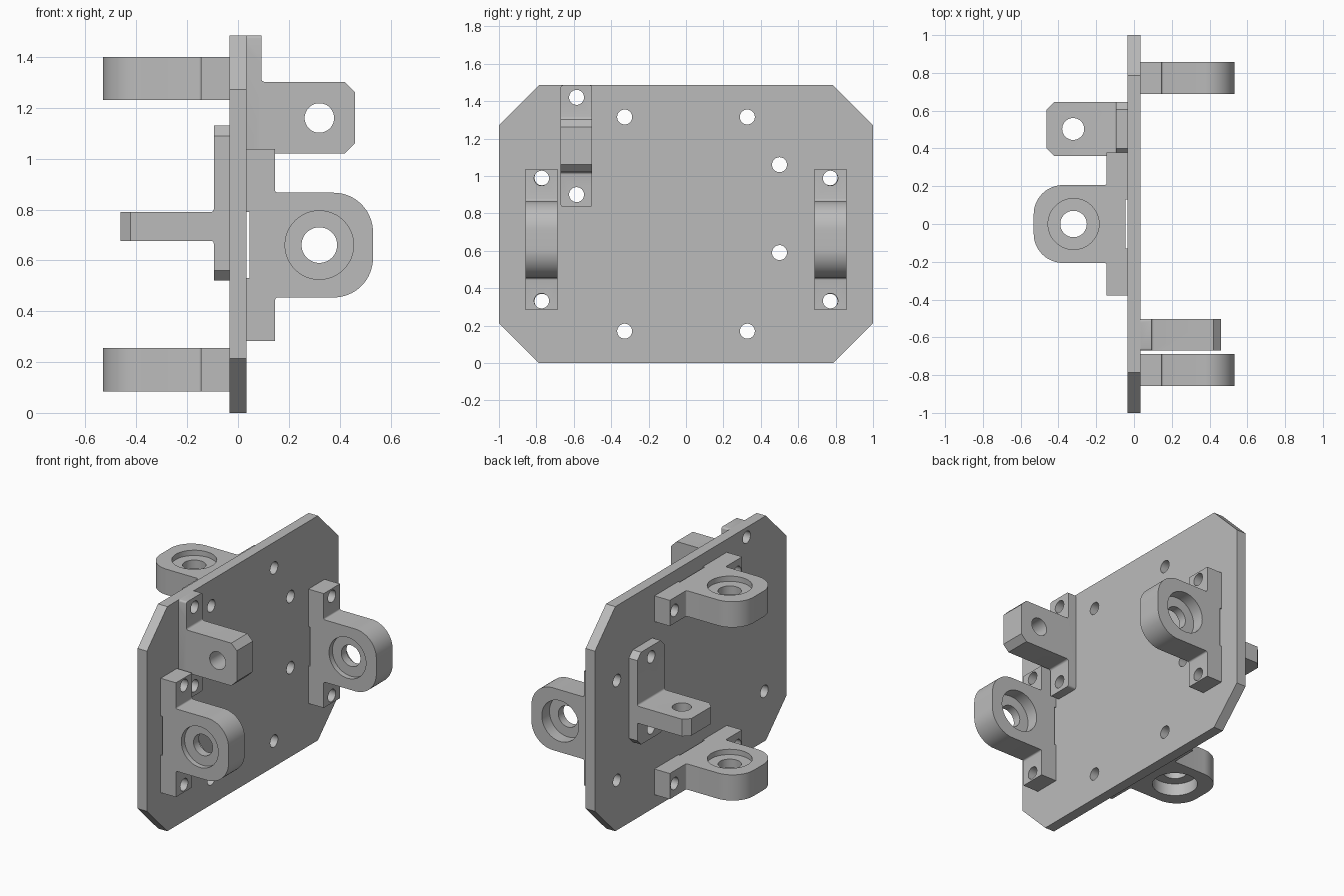
import bpy, bmesh, math
from mathutils import Vector

if "Cube" in bpy.data.objects:
    bpy.data.objects.remove(bpy.data.objects["Cube"], do_unlink=True)

X, Y, Z = Vector((1, 0, 0)), Vector((0, 1, 0)), Vector((0, 0, 1))
HALF = 0.034      # half thickness of the plate
TOP = 1.485       # plate height
SCREW = 0.04      # screw hole radius

grey = bpy.data.materials.new("plain grey")
grey.use_nodes = True
grey.diffuse_color = (0.5, 0.5, 0.5, 1)
grey.node_tree.nodes["Principled BSDF"].inputs["Base Color"].default_value = (0.5, 0.5, 0.5, 1)


def outline(corners):
    """Corners are (u, v, radius, steps); one step gives a chamfer."""
    result = []
    for i, (u, v, radius, steps) in enumerate(corners):
        p = Vector((u, v))
        if radius == 0:
            result.append(p)
            continue
        a = (Vector(corners[i - 1][:2]) - p).normalized()
        b = (Vector(corners[(i + 1) % len(corners)][:2]) - p).normalized()
        half = a.angle(b) / 2
        reach = radius / math.tan(half)
        centre = p + (a + b).normalized() * radius / math.sin(half)
        start, end = p + a * reach - centre, p + b * reach - centre
        sweep = math.pi - 2 * half
        for k in range(steps + 1):
            t = k / steps
            result.append(centre + (start * math.sin((1 - t) * sweep)
                                    + end * math.sin(t * sweep)) / math.sin(sweep))
    return result


def box(u0, u1, v0, v1, radius=0, steps=1):
    return [(u, v, radius, steps) for u, v in ((u0, v0), (u1, v0), (u1, v1), (u0, v1))]


def make(name, bm):
    bmesh.ops.recalc_face_normals(bm, faces=bm.faces)
    mesh = bpy.data.meshes.new(name)
    bm.to_mesh(mesh)
    bm.free()
    mesh.materials.append(grey)
    obj = bpy.data.objects.new(name, mesh)
    bpy.context.collection.objects.link(obj)
    return obj


def solid(name, corners, w0, w1, u_axis, v_axis, w_axis):
    bm = bmesh.new()
    ends = [[bm.verts.new(u_axis * p.x + v_axis * p.y + w_axis * w) for p in outline(corners)]
            for w in (w0, w1)]
    for end in ends:
        bm.faces.new(end)
    n = len(ends[0])
    for i in range(n):
        j = (i + 1) % n
        bm.faces.new((ends[0][i], ends[0][j], ends[1][j], ends[1][i]))
    return make(name, bm)


def combine(obj, tool, operation):
    tool.hide_render = True
    mod = obj.modifiers.new(operation.lower(), 'BOOLEAN')
    mod.operation, mod.solver, mod.object = operation, 'EXACT', tool
    bpy.context.view_layer.objects.active = obj
    bpy.ops.object.modifier_apply(modifier=mod.name)
    bpy.data.objects.remove(tool, do_unlink=True)


def drill(obj, centre, axis, radius, length):
    bm = bmesh.new()
    bmesh.ops.create_cone(bm, cap_ends=True, segments=48, radius1=radius,
                          radius2=radius, depth=length)
    bm.transform(axis.to_track_quat('Z', 'Y').to_matrix().to_4x4())
    bmesh.ops.translate(bm, verts=bm.verts, vec=centre)
    combine(obj, make("drill", bm), 'DIFFERENCE')


def finish(obj):
    bpy.ops.object.select_all(action='DESELECT')
    obj.select_set(True)
    bpy.context.view_layer.objects.active = obj
    bpy.ops.object.shade_smooth_by_angle(angle=math.radians(30))


def tee(foot, face, tip, v0, v1, pad0, pad1, fillet, tip_radius, tip_steps):
    """Foot flange with a lug standing out of it."""
    return [(foot, pad0, 0, 1), (face, pad0, 0, 1), (face, v0, fillet, 4),
            (tip, v0, tip_radius, tip_steps), (tip, v1, tip_radius, tip_steps),
            (face, v1, fillet, 4), (face, pad1, 0, 1), (foot, pad1, 0, 1)]


# Backing plate with chamfered corners
plate = solid("mounting_plate", box(-1, 1, 0, TOP, 0.213, 1), -HALF, HALF, Y, Z, X)
screws = [(y, z) for y in (-0.77, 0.77) for z in (0.33, 0.99)]
screws += [(y, z) for y in (-0.328, 0.328) for z in (0.17, 1.315)]
screws += [(0.5, 0.59), (0.5, 1.06), (-0.585, 0.9), (-0.585, 1.42)]
for y, z in screws:
    drill(plate, Vector((0, y, z)), X, SCREW, 0.3)
finish(plate)


# Bearing brackets: two upright on the left face, two level on the right face
def bearing_bracket(name, out, along, across, v, w):
    half = 0.085
    obj = solid(name, tee(HALF, 0.146, 0.531, v - 0.206, v + 0.206, v - 0.378, v + 0.378,
                          0.01, 0.155, 16), w - half, w + half, out, along, across)
    relief = solid("relief", box(0, HALF + 0.012, v - 0.13, v + 0.13),
                   w - 0.2, w + 0.2, out, along, across)
    combine(obj, relief, 'DIFFERENCE')
    bore = out * 0.32 + along * v + across * w
    drill(obj, bore, across, 0.07, 0.5)
    drill(obj, bore + across * half, across, 0.135, 0.07 if across == Z else 0.16)
    drill(obj, bore - across * half, across, 0.135, 0.16 if across == Z else 0.07)
    for side in (-1, 1):
        drill(obj, out * 0.1 + along * (v + side * 0.328) + across * w, out, SCREW, 0.4)
    finish(obj)


bearing_bracket("front_bearing_bracket", X, Z, Y, 0.66, -0.772)
bearing_bracket("back_bearing_bracket", X, Z, Y, 0.66, 0.772)
bearing_bracket("lower_bearing_bracket", -X, Y, Z, 0, 0.17)
bearing_bracket("upper_bearing_bracket", -X, Y, Z, 0, 1.315)

# Upright tab on the left face
tab = solid("upright_tab", tee(HALF, 0.092, 0.46, 1.02, 1.302, 0.835, TOP, 0.013, 0.04, 1),
            -0.67, -0.502, X, Z, Y)
combine(tab, solid("rounding", box(-0.67, -0.502, 0.835, TOP, 0.012, 4), 0, 0.6, Y, Z, X),
        'INTERSECT')
drill(tab, Vector((0.32, -0.585, 1.16)), Y, 0.058, 0.5)
for z in (0.9, 1.42):
    drill(tab, Vector((0.06, -0.585, z)), X, SCREW, 0.2)
finish(tab)

# Level tab on the right face
shelf = solid("level_tab", tee(HALF, 0.095, 0.463, 0.677, 0.79, 0.52, 1.13, 0.012, 0, 1),
              0.36, 0.645, -X, Z, Y)
combine(shelf, solid("flange_trim", box(0.36, 0.645, 0.52, 1.13, 0.04, 1), 0, 0.6, Y, Z, -X),
        'INTERSECT')
combine(shelf, solid("lug_trim", [(0, 0.36, 0, 1), (0.463, 0.36, 0.04, 1),
                                  (0.463, 0.645, 0.04, 1), (0, 0.645, 0, 1)],
                     0.4, 1.3, -X, Y, Z), 'INTERSECT')
drill(shelf, Vector((-0.322, 0.503, 0.73)), Z, 0.058, 0.4)
for z in (0.59, 1.06):
    drill(shelf, Vector((-0.06, 0.5, z)), X, SCREW, 0.2)
finish(shelf)
